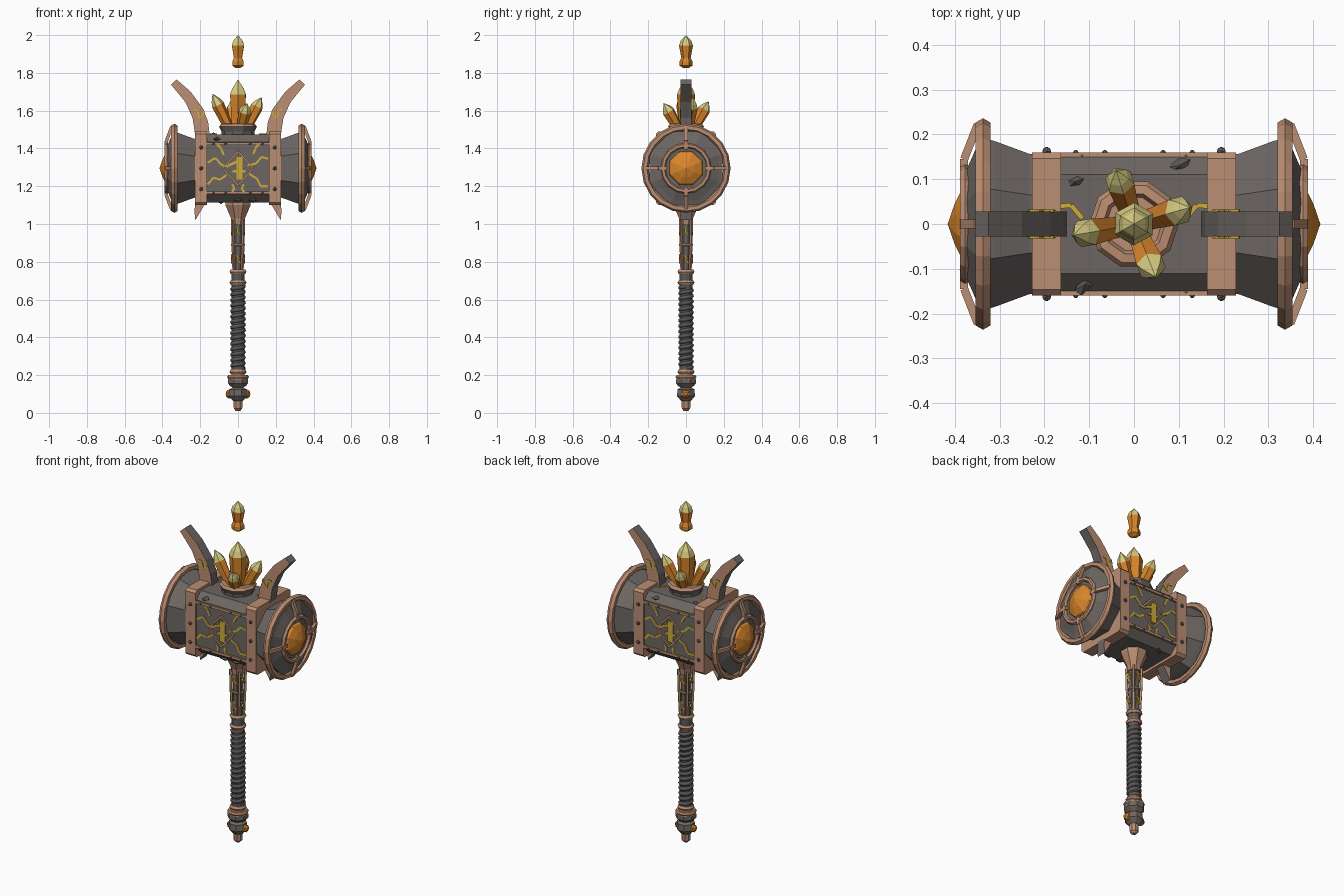
import bpy, bmesh, math
from mathutils import Matrix, Vector

if "Cube" in bpy.data.objects:
    bpy.data.objects.remove(bpy.data.objects["Cube"])

def material(name, r, g, b):
    m = bpy.data.materials.new(name)
    m.diffuse_color = (r, g, b, 1)
    m.use_nodes = True
    m.node_tree.nodes["Principled BSDF"].inputs["Base Color"].default_value = m.diffuse_color
    return m

STONE = material("stone_grey", 0.15, 0.133, 0.122)
GRIP = material("grip_dark_grey", 0.105, 0.098, 0.095)
BRONZE = material("bronze", 0.50, 0.27, 0.17)
ORANGE = material("amber_orange", 0.70, 0.24, 0.025)
PALE = material("crystal_tip", 0.68, 0.60, 0.22)
YELLOW = material("rune_yellow", 0.62, 0.42, 0.04)
CZ = 1.295          # height of the head's axis

def finish(bm, name, mats):
    bmesh.ops.recalc_face_normals(bm, faces=bm.faces)
    me = bpy.data.meshes.new(name)
    bm.to_mesh(me)
    bm.free()
    for m in mats:
        me.materials.append(m)
    ob = bpy.data.objects.new(name, me)
    bpy.context.collection.objects.link(ob)
    return ob

def lathe(name, prof, n, mats, phase=0.0, mtx=Matrix()):
    """Turn (radius, height) points about z; one material, or one per segment."""
    mats = mats if isinstance(mats, list) else [mats] * (len(prof) - 1)
    used = list(dict.fromkeys(mats))
    bm = bmesh.new()
    rings = [[bm.verts.new(mtx @ Vector((r * math.cos(phase + 2 * math.pi * k / n),
                                         r * math.sin(phase + 2 * math.pi * k / n), h)))
              for k in range(n)] for r, h in prof]
    for i, m in enumerate(mats):
        for k in range(n):
            j = (k + 1) % n
            f = bm.faces.new((rings[i][k], rings[i][j], rings[i + 1][j], rings[i + 1][k]))
            f.material_index = used.index(m)
    if prof[0] != prof[-1]:
        for ring, p, m in ((rings[0], prof[0], mats[0]), (rings[-1], prof[-1], mats[-1])):
            if p[0] > 0:
                bm.faces.new(ring).material_index = used.index(m)
    bmesh.ops.remove_doubles(bm, verts=bm.verts, dist=1e-5)
    return finish(bm, name, used)

def ring(name, R, t, h, n, mat, mtx=Matrix(), phase=0.0):
    prof = [(R + t * math.cos(a * math.pi / 3), h + t * math.sin(a * math.pi / 3)) for a in range(6)]
    return lathe(name, prof + prof[:1], n, mat, phase, mtx)

def prism(name, pts, place, a, b, mats, side=lambda f: 0):
    bm = bmesh.new()
    lo, hi = ([bm.verts.new(place(u, v, d)) for u, v in pts] for d in (a, b))
    bm.faces.new(lo)
    bm.faces.new(hi)
    for i in range(len(pts)):
        j = (i + 1) % len(pts)
        bm.faces.new((lo[i], lo[j], hi[j], hi[i]))
    bm.normal_update()
    for f in bm.faces:
        f.material_index = side(f)
    return finish(bm, name, mats)

def bars(name, segs, w, t, normal, mat):
    """Straight box bars from p to q, w across and t thick along the normal."""
    bm = bmesh.new()
    for p, q in segs:
        p, q = Vector(p), Vector(q)
        d = (q - p).normalized()
        s = d.cross(Vector(normal)).normalized()
        u = s.cross(d)
        rot = Matrix((d, s, u)).transposed().to_4x4()
        bmesh.ops.create_cube(bm, size=1, matrix=Matrix.Translation((p + q) / 2) @ rot
                              @ Matrix.Diagonal(((q - p).length, w, t, 1)))
    return finish(bm, name, [mat])

def chain(pts):
    return list(zip(pts[:-1], pts[1:]))

def bolts(name, places, r, mat):
    bm = bmesh.new()
    for p in places:
        bmesh.ops.create_icosphere(bm, subdivisions=1, radius=r, matrix=Matrix.Translation(p))
    return finish(bm, name, [mat])

def octagon(hy, hz, c):
    return [(hy, c - hz), (hy, hz - c), (hy - c, hz), (c - hy, hz),
            (-hy, hz - c), (-hy, c - hz), (c - hy, -hz), (hy - c, -hz)]

# pommel and handle
lathe("pommel", [(0.012, 0.01), (0.024, 0.022), (0.026, 0.062), (0.03, 0.065), (0.052, 0.09),
                 (0.048, 0.125), (0.03, 0.135), (0.042, 0.14), (0.056, 0.155), (0.056, 0.178),
                 (0.042, 0.2), (0.034, 0.21)], 8,
      [BRONZE] * 2 + [STONE] * 4 + [BRONZE, STONE, STONE] + [BRONZE] * 2, math.pi / 8)
ring("pommel_ring", 0.047, 0.011, 0.19, 10, BRONZE)
lathe("grip_core", [(0.034, 0.2), (0.034, 0.76)], 12, GRIP)
for h in (0.217, 0.69, 0.747):
    ring("grip_ring", 0.031, 0.014, h, 12, BRONZE)
curve = bpy.data.curves.new("grip_wrap", 'CURVE')
curve.dimensions = '3D'
curve.bevel_depth, curve.bevel_resolution = 0.012, 1
sp = curve.splines.new('POLY')
N, TURNS = 180, 15
sp.points.add(N)
for i in range(N + 1):
    a = 2 * math.pi * TURNS * i / N
    sp.points[i].co = (0.03 * math.cos(a), 0.03 * math.sin(a), 0.235 + 0.435 * i / N, 1)
curve.materials.append(GRIP)
wrap = bpy.data.objects.new("grip_wrap", curve)
bpy.context.collection.objects.link(wrap)
for s in (-1, 1):
    lathe("pommel_gem", [(0.024, 0.035), (0.022, 0.054), (0.01, 0.064), (0, 0.065)], 6, ORANGE, 0,
          Matrix.Translation((0, 0, 0.1)) @ Matrix.Rotation(s * math.pi / 2, 4, 'Y'))

# upper shaft with bronze cage and runes
lathe("upper_shaft", [(0.028, 0.74), (0.032, 1.12)], 8, STONE, math.pi / 8)
lathe("head_socket", [(0.036, 1.0), (0.04, 1.03), (0.072, 1.1), (0.072, 1.125)], 8, BRONZE, math.pi / 8)
ring("cage_ring", 0.031, 0.007, 0.89, 8, BRONZE)
for sx in (-1, 1):
    for sy in (-1, 1):
        bars("cage_rib", chain([(sx * 0.022, sy * 0.022, 0.75), (sx * 0.027, sy * 0.027, 0.9),
                                (sx * 0.029, sy * 0.029, 1.02)]), 0.01, 0.012, (sx, sy, 0), BRONZE)
for k in range(4):
    R = Matrix.Rotation(k * math.pi / 2, 3, 'Z')
    for z in (0.815, 0.965):
        zig = [R @ Vector((x, -0.033, z + h)) for x, h in
               ((-0.014, 0.022), (0.004, 0.008), (-0.006, -0.004), (0.014, -0.022))]
        bars("shaft_rune", chain(zig), 0.009, 0.009, R @ Vector((0, -1, 0)), YELLOW)

# head body
along_x = lambda u, v, d: (d, u, CZ + v)
prism("head_body", octagon(0.15, 0.18, 0.04), along_x, -0.17, 0.17, [STONE])

# front and back decoration
ZIGS = [[(-0.16, 0.03), (-0.12, 0.055), (-0.085, 0.015), (-0.05, 0.01)],
        [(-0.16, -0.085), (-0.13, -0.05), (-0.095, -0.06), (-0.06, -0.035)],
        [(-0.12, 0.135), (-0.09, 0.105), (-0.075, 0.07)],
        [(0.16, 0.05), (0.125, 0.06), (0.095, 0.025), (0.05, 0.015)],
        [(0.16, -0.095), (0.12, -0.095), (0.1, -0.055), (0.06, -0.03)],
        [(0.12, 0.135), (0.095, 0.11), (0.08, 0.075)],
        [(-0.035, -0.135), (-0.02, -0.105), (-0.03, -0.085)],
        [(0.04, -0.135), (0.02, -0.11), (0.03, -0.085)]]
for s in (-1, 1):
    P = lambda x, z, y=0.152: Vector((-s * x, s * y, CZ + z))
    n = (0, s, 0)
    bars("panel_rail", [(P(-0.17, z), P(0.17, z)) for z in (-0.13, 0.13)], 0.014, 0.016, n, BRONZE)
    bolts("rail_bolt", [P(x, z, 0.159) for z in (-0.13, 0.13) for x in (-0.13, -0.065, 0.065, 0.13)], 0.007, STONE)
    D = [P(0, 0.09), P(0.08, 0), P(0, -0.09), P(-0.08, 0), P(0, 0.09)]
    bars("diamond_frame", chain(D), 0.01, 0.014, n, BRONZE)
    bars("centre_rune", [(P(0.008, 0.06), P(0.008, -0.06))], 0.034, 0.008, n, YELLOW)
    bars("centre_rune_arm", [(P(-0.05, 0.015), P(-0.005, 0.035)), (P(-0.03, -0.015), P(0.04, -0.015))],
         0.014, 0.008, n, YELLOW)
    for z in ZIGS:
        bars("glow_crack", chain([P(*p, 0.15) for p in z]), 0.011, 0.008, n, YELLOW)

# crystal socket on top
lathe("crystal_socket", [(0.085, 1.46), (0.088, 1.49), (0.1, 1.515), (0.09, 1.53), (0.07, 1.532), (0.062, 1.515)],
      10, [STONE, STONE, BRONZE, BRONZE, BRONZE])

# crystals: (base, tip, radius)
def crystal(name, base, tip, r):
    base, d = Vector(base), Vector(tip) - Vector(base)
    L = d.length
    M = Matrix.Translation(base) @ d.to_track_quat('Z', 'Y').to_matrix().to_4x4()
    lathe(name, [(r * 0.75, 0), (r, L * 0.7), (r * 0.72, L * 0.82), (0, L)], 6, [ORANGE, PALE, PALE], 0.5, M)

crystal("centre_crystal", (0, 0, 1.5), (0, 0, 1.765), 0.048)
for i, tip in enumerate([(-0.135, -0.025, 1.69), (-0.04, 0.12, 1.65), (0.125, 0.037, 1.672), (0.048, -0.118, 1.64)]):
    crystal("side_crystal", (tip[0] * 0.3, tip[1] * 0.3, 1.495), tip, 0.034)
lathe("floating_crystal", [(0.012, 1.825), (0.034, 1.838), (0.034, 1.86), (0.025, 1.88), (0.037, 1.945),
                           (0.028, 1.97), (0, 2.0)], 6, [ORANGE] * 4 + [PALE] * 2, 0.5)

# both ends of the head
horn = [(0.15, 1.47), (0.158, 1.54), (0.188, 1.615), (0.25, 1.7), (0.325, 1.765),
        (0.355, 1.738), (0.278, 1.645), (0.24, 1.56), (0.227, 1.47)]
fang = [(0.172, 1.11), (0.228, 1.11), (0.23, 1.06), (0.226, 1.02), (0.205, 1.055)]
for s in (-1, 1):
    prism("head_band", octagon(0.16, 0.195, 0.014), along_x, s * 0.163, s * 0.228, [BRONZE])
    bolts("band_bolt", [(s * 0.195, y, CZ + z) for y in (-0.162, 0.162) for z in (-0.11, 0, 0.11)], 0.011, STONE)
    # bronze-faced horns and fangs with stone edges
    in_xz = lambda u, v, d: (s * u, d, v)
    edge = lambda f: 0 if abs(f.normal.y) > 0.5 else 1
    prism("horn", horn, in_xz, -0.028, 0.028, [BRONZE, STONE], edge)
    prism("fang", fang, in_xz, -0.028, 0.028, [BRONZE, STONE], edge)
    for y in (-0.029, 0.029):
        mark = [(s * x, y, z) for x, z in ((0.235, 1.605), (0.215, 1.6), (0.205, 1.56), (0.18, 1.585), (0.185, 1.605))]
        bars("horn_rune", chain(mark), 0.009, 0.006, (0, 1, 0), YELLOW)
    bars("top_crack", chain([(s * x, y, CZ + 0.18) for x, y in ((0.163, 0.04), (0.14, 0.042), (0.115, 0.012))]),
         0.011, 0.008, (0, 0, 1), YELLOW)
    # striking face
    M = Matrix.Translation((0, 0, CZ)) @ Matrix.Rotation(s * math.pi / 2, 4, 'Y')
    lathe("striking_block", [(0.165, 0.21), (0.17, 0.235), (0.2, 0.31), (0.21, 0.345), (0.185, 0.352),
                             (0.13, 0.374), (0.09, 0.37)], 8, STONE, math.pi / 8, M)
    ring("outer_rim", 0.217, 0.019, 0.337, 20, BRONZE, M)
    ring("inner_rim", 0.122, 0.013, 0.377, 16, BRONZE, M)
    lathe("face_gem", [(0.098, 0.365), (0.088, 0.382), (0.05, 0.4), (0, 0.416)], 8, ORANGE, math.pi / 8, M)
    for k in range(4):
        R = M @ Matrix.Rotation(k * math.pi / 2, 4, 'Z')
        bars("face_spoke", chain([R @ Vector(p) for p in ((0.1, 0, 0.38), (0.145, 0, 0.379), (0.222, 0, 0.349))]),
             0.02, 0.018, (s, 0, 0), BRONZE)

# stone chips around the body
for x, y, z, a in ((-0.13, 0.095, 0.175, 0.3), (-0.11, -0.135, 0.155, 0.9), (0.1, 0.13, 0.16, 0.5),
                   (0.08, -0.12, -0.17, 0.4), (-0.09, 0.1, -0.175, 0.8), (0.0, -0.12, -0.17, 0.2)):
    M = Matrix.Translation((x, y, CZ + z)) @ Matrix.Rotation(a, 4, 'Z') @ Matrix.Diagonal((1.5, 0.8, 0.7, 1))
    lathe("stone_chip", [(0, -0.02), (0.02, 0), (0, 0.02)], 5, GRIP, 0, M)
